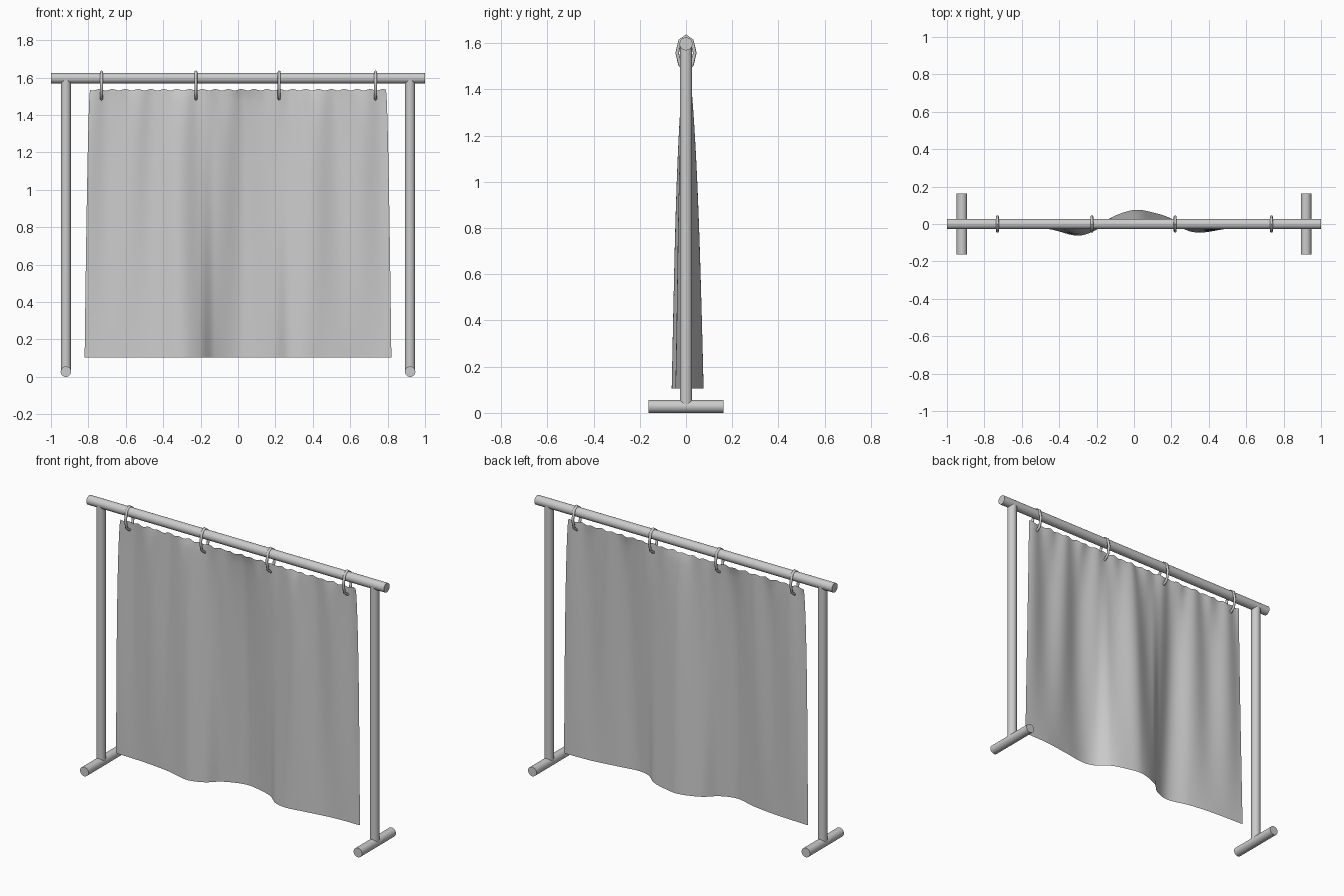
import bpy, bmesh, math
from mathutils import Vector

if "Cube" in bpy.data.objects:
    bpy.data.objects.remove(bpy.data.objects["Cube"])


def smooth(obj, angle=40):
    bpy.ops.object.select_all(action='DESELECT')
    obj.select_set(True)
    bpy.context.view_layer.objects.active = obj
    bpy.ops.object.shade_smooth_by_angle(angle=math.radians(angle))


def tube(name, a, b, r):
    a, b = Vector(a), Vector(b)
    d = b - a
    bpy.ops.mesh.primitive_cylinder_add(vertices=32, radius=r, depth=d.length,
                                        location=(a + b) / 2)
    obj = bpy.context.object
    obj.name = name
    obj.rotation_euler = d.to_track_quat('Z', 'Y').to_euler()
    smooth(obj)


# Frame: top rod, two posts, two feet
ROD_Z = 1.597
tube("top_rod", (-1, 0, ROD_Z), (1, 0, ROD_Z), 0.028)
for side, s in (("left", -1), ("right", 1)):
    tube(side + "_post", (s * 0.92, 0, 0.028), (s * 0.92, 0, ROD_Z), 0.027)
    tube(side + "_foot", (s * 0.92, -0.163, 0.028), (s * 0.92, 0.163, 0.028), 0.028)

# Elongated hanging rings around the rod, through the cloth
for i, x in enumerate((-0.73, -0.225, 0.22, 0.735)):
    bpy.ops.mesh.primitive_torus_add(major_segments=8, minor_segments=8,
                                     major_radius=0.072, minor_radius=0.008)
    ring = bpy.context.object
    ring.name = f"curtain_ring_{i + 1}"
    for v in ring.data.vertices:
        px, py, pz = v.co
        rad = math.hypot(px, py)
        c = Vector((px, py)) / rad
        off = rad - 0.072
        v.co = (x + pz, c.y * (0.038 + off), 1.558 + c.x * (0.072 + off))
    # axis swap mirrors nothing but keep normals outward
    bm = bmesh.new()
    bm.from_mesh(ring.data)
    bmesh.ops.recalc_face_normals(bm, faces=bm.faces)
    bm.to_mesh(ring.data)
    bm.free()
    smooth(ring, 60)

# Hem profile (x, y) of the cloth
HEM = [(-0.82, 0), (-0.6, -0.01), (-0.44, -0.03), (-0.3, -0.062), (-0.2, -0.03),
       (-0.13, 0.03), (0, 0.075), (0.1, 0.062), (0.2, 0.028), (0.27, -0.028),
       (0.35, -0.046), (0.48, -0.028), (0.65, -0.005), (0.82, 0)]


def hem(x):
    n = len(HEM)
    i = next((k for k in range(n - 1) if x <= HEM[k + 1][0]), n - 2)

    def slope(k):
        a, b = HEM[max(k - 1, 0)], HEM[min(k + 1, n - 1)]
        return (b[1] - a[1]) / (b[0] - a[0])
    (x0, y0), (x1, y1) = HEM[i], HEM[i + 1]
    h = x1 - x0
    t = (x - x0) / h
    return ((2*t**3 - 3*t*t + 1) * y0 + (t**3 - 2*t*t + t) * h * slope(i)
            + (3*t*t - 2*t**3) * y1 + (t**3 - t*t) * h * slope(i + 1))


# Cloth panel: grid with folds widening towards the hem
NX, NZ = 160, 50
bm = bmesh.new()
rows = []
for j in range(NZ + 1):
    t = j / NZ
    row = []
    for i in range(NX + 1):
        x = -0.82 + 1.64 * i / NX
        top = (1 - t) ** 8
        fold = 0.009 * math.sin(2 * math.pi * x / 0.25 + 0.6) * math.sin(math.pi * t ** 0.6)
        y = hem(x) * t ** 0.65 + fold + 0.004 * math.sin(x * 50) * top
        z = 1.535 - 1.43 * t + 0.004 * math.sin(x * 88) * top
        width = 0.965 + 0.035 * t ** 0.6
        row.append(bm.verts.new((x * width, y, z)))
    rows.append(row)
for j in range(NZ):
    for i in range(NX):
        bm.faces.new((rows[j + 1][i], rows[j + 1][i + 1], rows[j][i + 1], rows[j][i]))
mesh = bpy.data.meshes.new("curtain_cloth")
bm.to_mesh(mesh)
bm.free()
cloth = bpy.data.objects.new("curtain_cloth", mesh)
bpy.context.collection.objects.link(cloth)
smooth(cloth, 60)
